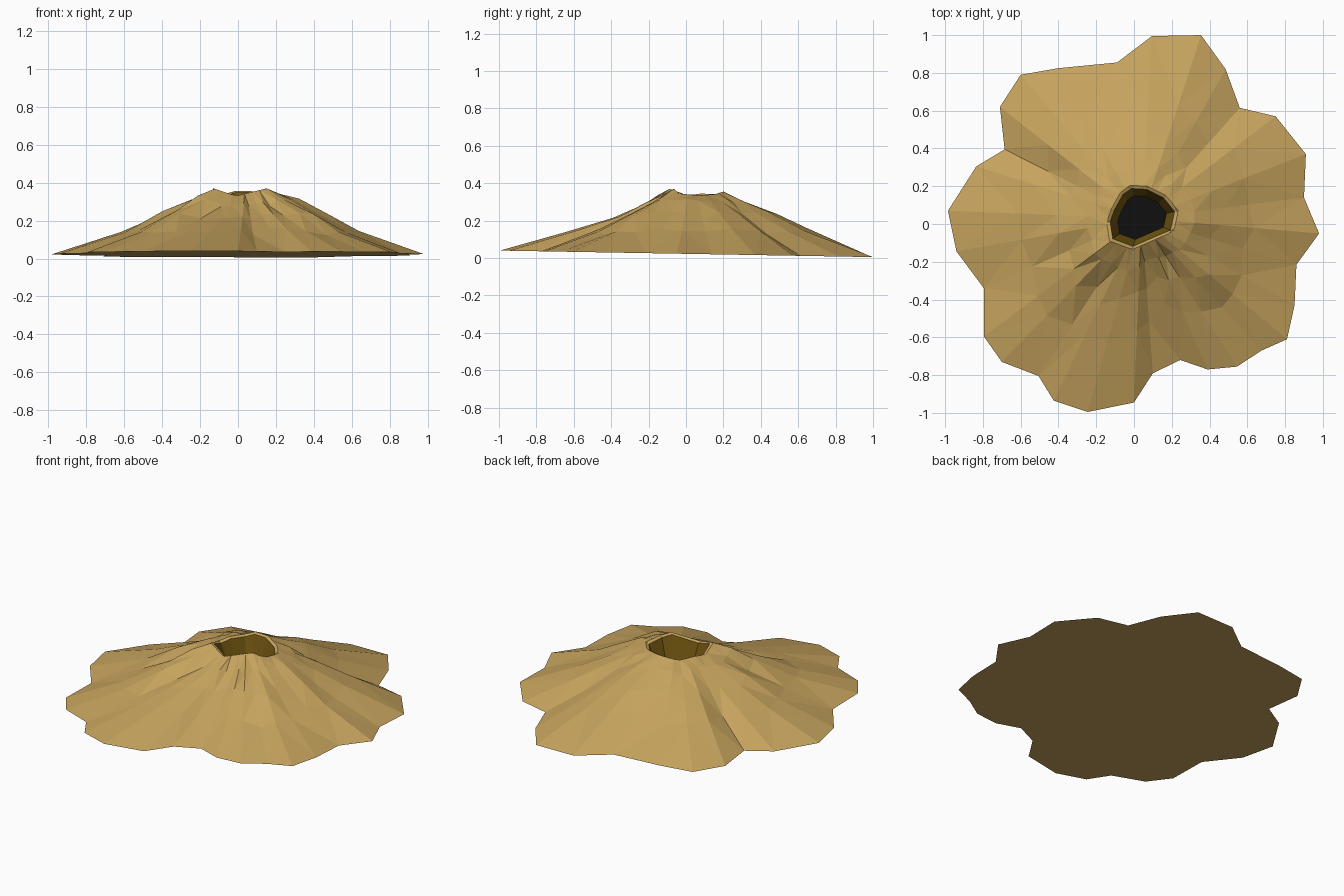
import bpy, bmesh, math, random

if "Cube" in bpy.data.objects:
    bpy.data.objects.remove(bpy.data.objects["Cube"])
random.seed(4)

# Scalloped foot outline, counter-clockwise from +x
OUTLINE = [(.98, -.05), (.90, .14), (.91, .37), (.75, .57), (.56, .615), (.485, .82), (.355, 1),
           (.095, .995), (-.09, .855), (-.40, .825), (-.60, .79), (-.71, .62), (-.685, .395),
           (-.835, .305), (-.985, .07), (-.94, -.145), (-.795, -.34), (-.795, -.595),
           (-.70, -.73), (-.505, -.805), (-.425, -.935), (-.245, -.995), (0, -.945), (.10, -.79),
           (.245, -.72), (.39, -.77), (.545, -.755), (.675, -.67), (.81, -.61), (.85, -.43), (.86, -.215)]
# Uneven crater lip: x, y, z
RIM = [(.235, .07, .335), (.17, .15, .34), (.07, .20, .355), (-.02, .205, .355), (-.07, .17, .34),
       (-.12, .08, .345), (-.145, .01, .335), (-.13, -.09, .37), (-.01, -.135, .33),
       (.15, -.065, .37), (.21, -.04, .345)]
CX, CY = .04, .03


def material(name, rgb):
    m = bpy.data.materials.new(name)
    m.diffuse_color = (*rgb, 1)
    m.use_nodes = True
    m.node_tree.nodes["Principled BSDF"].inputs["Base Color"].default_value = m.diffuse_color
    return m


def make_object(name, bm, mat):
    bmesh.ops.recalc_face_normals(bm, faces=bm.faces)
    me = bpy.data.meshes.new(name)
    bm.to_mesh(me)
    bm.free()
    me.materials.append(mat)
    ob = bpy.data.objects.new(name, me)
    bpy.context.collection.objects.link(ob)
    return ob


def bridge(bm, a, b):
    n = len(a)
    for i in range(n):
        j = (i + 1) % n
        bm.faces.new((a[i], a[j], b[j], b[i]))


def rim_at(ang):
    """Point where a ray from the crater centre meets the lip."""
    dx, dy = math.cos(ang), math.sin(ang)
    for p, q in zip(RIM, RIM[1:] + RIM[:1]):
        px, py, qx, qy = p[0] - CX, p[1] - CY, q[0] - CX, q[1] - CY
        cp, cq = dx * py - dy * px, dx * qy - dy * qx
        if cp <= 0 < cq and dx * (px + qx) + dy * (py + qy) > 0:
            f = cp / (cp - cq)
            return [p[k] + f * (q[k] - p[k]) for k in range(3)]


def lip_ring(bm, scale, dz=None, z=None):
    return [bm.verts.new((CX + (x - CX) * scale, CY + (y - CY) * scale,
                          z if z is not None else h + dz)) for x, y, h in RIM]


sand = material("sand", (.56, .365, .11))
brown = material("crater brown", (.18, .10, .006))
black = material("pit black", (.005, .005, .005))

# Mountain slope: facetted rings between the lip and the foot
bm = bmesh.new()
foot = [bm.verts.new((x, y, .0225 - .0175 * y)) for x, y in OUTLINE]
outer = foot
for t, h in ((.57, .147), (.33, .235), (.13, .307)):
    ring = []
    for x, y in OUTLINE:
        ang = math.atan2(y - CY, x - CX)
        rx, ry, rz = rim_at(ang)
        s = t + random.uniform(-.045, .045) * (t > .2)
        z = h - (s - t) * .35 + random.uniform(-.012, .012)
        # Front gully between two sharp ridges
        deg = math.degrees(ang)
        if t < .5:
            z += -.02 if -125 < deg < -55 else .015 if -145 < deg < -30 else 0
        ring.append(bm.verts.new((rx + (x - rx) * s, ry + (y - ry) * s, z)))
    bridge(bm, outer, ring)
    outer = ring
top = [bm.verts.new(rim_at(math.atan2(y - CY, x - CX))) for x, y in OUTLINE]
bridge(bm, outer, top)
bm.faces.new(foot)
bmesh.ops.triangulate(bm, faces=[f for f in bm.faces if len(f.verts) == 4])
make_object("mountain_slope", bm, sand)

# Thin lip around the crater
bm = bmesh.new()
bridge(bm, lip_ring(bm, 1, dz=0), lip_ring(bm, .9, dz=-.008))
make_object("crater_lip", bm, sand)

# Steep crater wall
bm = bmesh.new()
bridge(bm, lip_ring(bm, .9, dz=-.008), lip_ring(bm, .68, z=.21))
ob = make_object("crater_wall", bm, brown)
# Wall faces look inward
if sum(p.normal.x * (p.center.x - CX) + p.normal.y * (p.center.y - CY) for p in ob.data.polygons) > 0:
    ob.data.flip_normals()

# Dark pit floor
bm = bmesh.new()
bm.faces.new(lip_ring(bm, .68, z=.21))
ob = make_object("pit_floor", bm, black)
if ob.data.polygons[0].normal.z < 0:
    ob.data.flip_normals()
